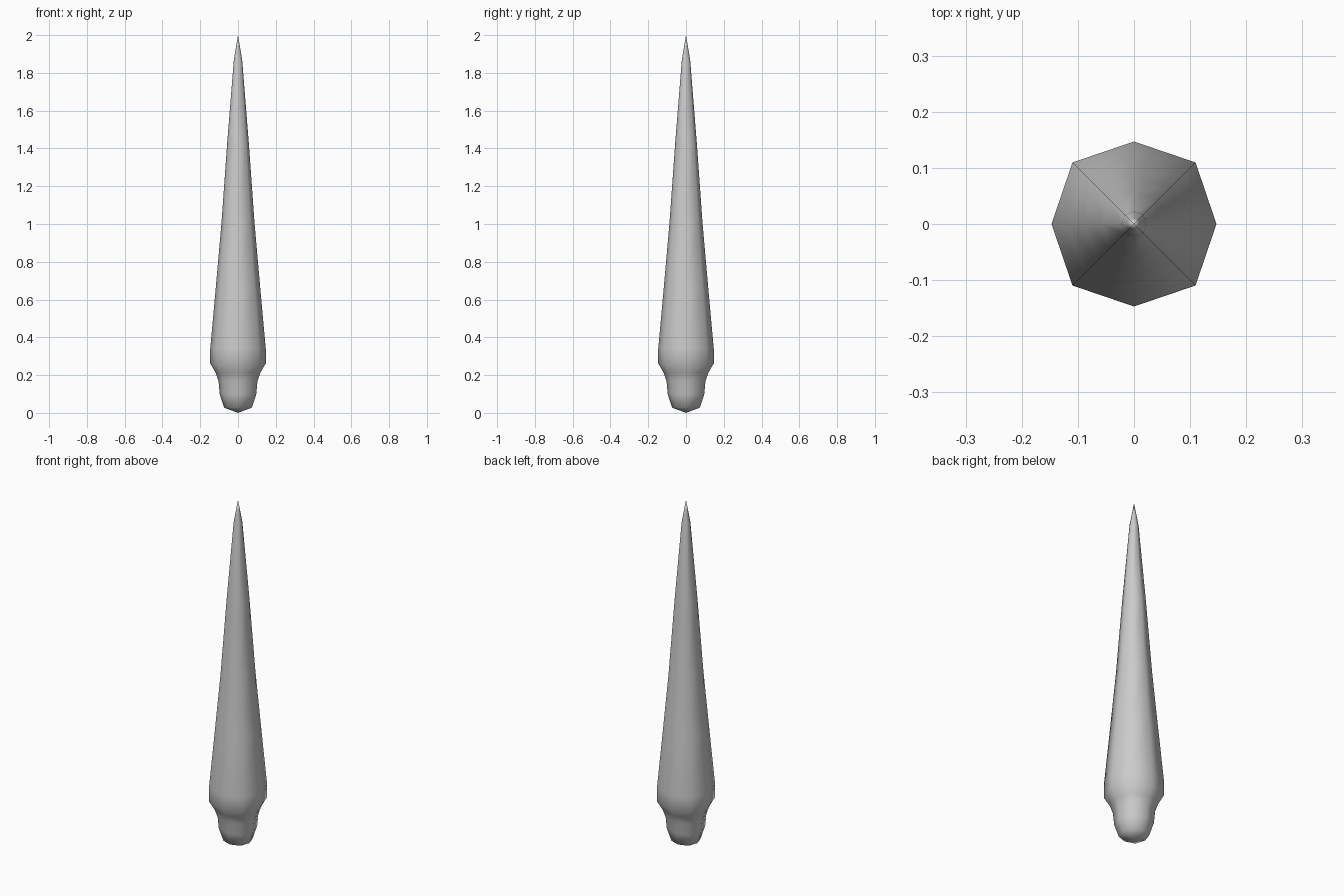
import bpy, bmesh, math

if "Cube" in bpy.data.objects:
    bpy.data.objects.remove(bpy.data.objects["Cube"])

# Side profile: (radius, height), from the rounded butt to the last ring under the tip
PROFILE = [(0.074, 0.028), (0.097, 0.10), (0.103, 0.167), (0.118, 0.212),
           (0.147, 0.262), (0.147, 0.34), (0.118, 0.66), (0.088, 1.0),
           (0.058, 1.42), (0.022, 1.87), (0.011, 1.935)]
SIDES = 8
CORNER = 1.055  # diagonal corners stand slightly further out

bm = bmesh.new()
rings = []
for r, z in PROFILE:
    ring = []
    for i in range(SIDES):
        a = 2 * math.pi * i / SIDES
        k = r * (CORNER if i % 2 else 1.0)
        ring.append(bm.verts.new((k * math.cos(a), k * math.sin(a), z)))
    rings.append(ring)
bottom = bm.verts.new((0, 0, 0))
tip = bm.verts.new((0, 0, 2))

# Walls, then the fans closing both ends
for lo, hi in zip(rings, rings[1:]):
    for i in range(SIDES):
        j = (i + 1) % SIDES
        bm.faces.new((lo[i], lo[j], hi[j], hi[i]))
for i in range(SIDES):
    j = (i + 1) % SIDES
    bm.faces.new((rings[0][j], rings[0][i], bottom))
    bm.faces.new((rings[-1][i], rings[-1][j], tip))
for f in bm.faces:
    f.smooth = True

mesh = bpy.data.meshes.new("spike")
bm.to_mesh(mesh)
bm.free()
bpy.context.collection.objects.link(bpy.data.objects.new("spike", mesh))
